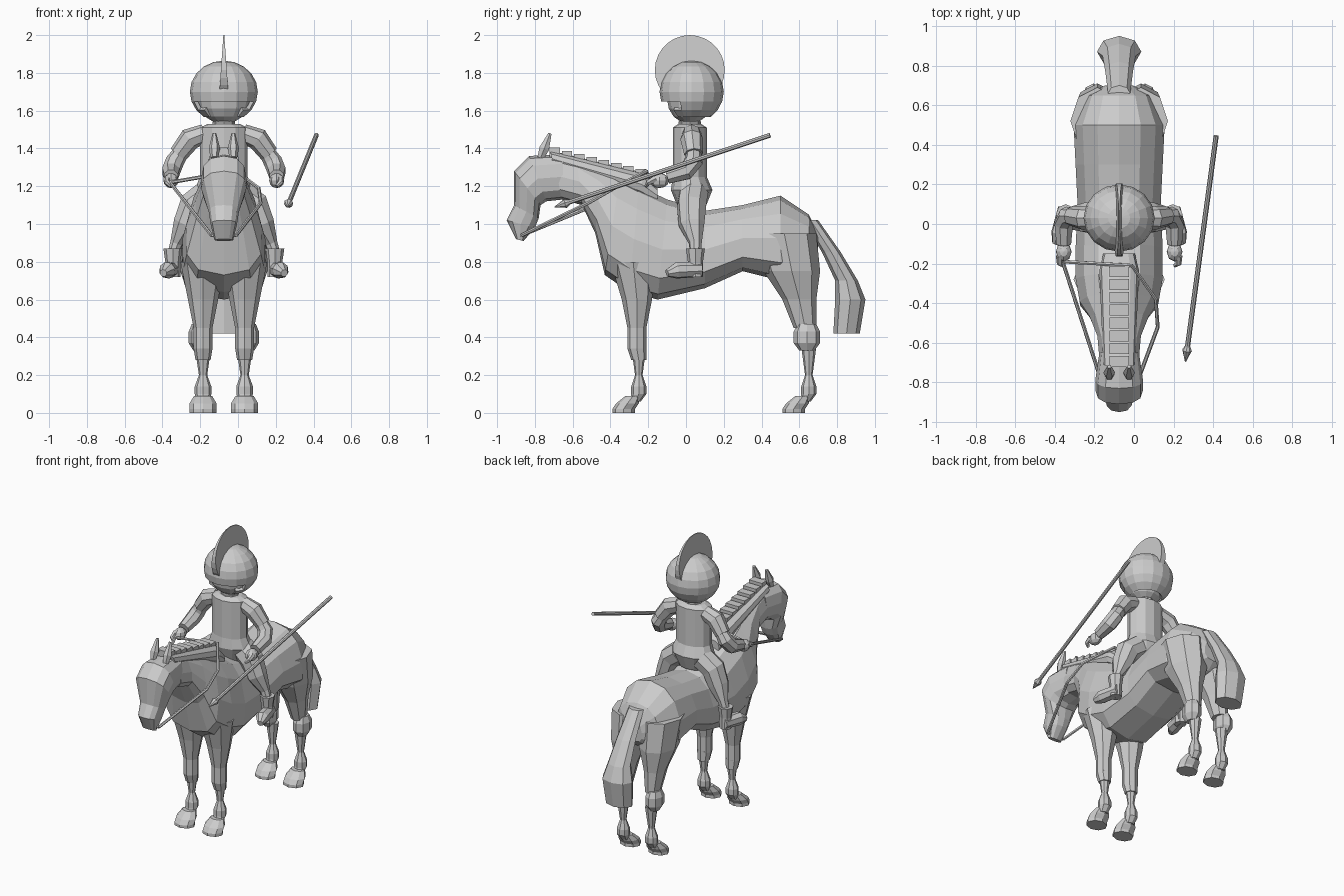
import bpy, bmesh, math
from mathutils import Vector, Quaternion, Matrix

if "Cube" in bpy.data.objects:
    bpy.data.objects.remove(bpy.data.objects["Cube"])

MIDDLE = -0.075  # middle plane of horse and rider
SIDES = ((-1, "right"), (1, "left"))

clay = bpy.data.materials.new("light_grey")
clay.use_nodes = True
GREY = (0.6, 0.6, 0.6, 1)
clay.diffuse_color = GREY
clay.node_tree.nodes["Principled BSDF"].inputs["Base Color"].default_value = GREY


def finish(name, bm):
    bmesh.ops.recalc_face_normals(bm, faces=bm.faces)
    mesh = bpy.data.meshes.new(name)
    bm.to_mesh(mesh)
    bm.free()
    mesh.materials.append(clay)
    obj = bpy.data.objects.new(name, mesh)
    bpy.context.collection.objects.link(obj)
    return obj


def circle(sides):
    """Cosine and sine of each corner of a regular polygon."""
    angles = [math.tau * i / sides for i in range(sides)]
    return [(math.cos(a), math.sin(a)) for a in angles]


def skin(name, rings):
    """Join rings of points into a closed skin."""
    bm = bmesh.new()
    rows = [[bm.verts.new(point) for point in ring] for ring in rings]
    count = len(rows[0])
    for low, high in zip(rows, rows[1:]):
        for i in range(count):
            j = (i + 1) % count
            bm.faces.new((low[i], low[j], high[j], high[i]))
    bm.faces.new(rows[0])
    bm.faces.new(rows[-1])
    return finish(name, bm)


def loft(name, stations, taper=0.0):
    """Stations: upper edge (y, z), lower edge (y, z), half width."""
    def boxy(value):
        return math.copysign(abs(value) ** 0.8, value)

    rings = []
    for upper_y, upper_z, lower_y, lower_z, width in stations:
        upper, lower = Vector((MIDDLE, upper_y, upper_z)), Vector((MIDDLE, lower_y, lower_z))
        ring = []
        for c, s in circle(12):
            point = lower.lerp(upper, (1 + boxy(c)) / 2)
            point.x += width * boxy(s) * (1 - taper * c)
            ring.append(point)
        rings.append(ring)
    return skin(name, rings)


def column(name, x, y, levels, wide=1.0, sides=8):
    """Level rings: height, shift in y, half depth."""
    rings = [[(x + wide * depth * s, y + shift + depth * c, z) for c, s in circle(sides)]
             for z, shift, depth in levels]
    return skin(name, rings)


def tube(name, path, sides=8):
    """Path: x, y, z, radius."""
    points = [Vector(p[:3]) for p in path]
    turn, previous, rings = Quaternion(), Vector((0, 0, 1)), []
    for i, point in enumerate(points):
        ahead = points[min(i + 1, len(points) - 1)]
        tangent = (ahead - points[max(i - 1, 0)]).normalized()
        turn = previous.rotation_difference(tangent) @ turn
        previous = tangent
        radius = path[i][3]
        rings.append([point + turn @ Vector((c, s, 0)) * radius for c, s in circle(sides)])
    return skin(name, rings)


def placed(centre, size):
    return Matrix.LocRotScale(Vector(centre), None, Vector(size))


def ball(name, centre, size, around, rows):
    bm = bmesh.new()
    bmesh.ops.create_uvsphere(bm, u_segments=around, v_segments=rows, radius=1,
                              matrix=placed(centre, size))
    return finish(name, bm)


# Horse trunk and neck
loft("horse_body", [
    (.7, .95, .7, .8, .07), (.65, 1.05, .65, .75, .17), (.5, 1.15, .5, .7, .23),
    (.3, 1.1, .3, .75, .22), (.1, 1.07, .1, .66, .21), (-.1, 1.13, -.15, .6, .22),
    (-.25, 1.2, -.3, .64, .22), (-.35, 1.25, -.43, .73, .2), (-.45, 1.3, -.48, .95, .15),
    (-.58, 1.35, -.55, 1.1, .11), (-.7, 1.38, -.66, 1.13, .1)], taper=0.2)

# Horse head
loft("horse_head", [
    (-.65, 1.37, -.65, 1.13, .1), (-.83, 1.36, -.74, 1.12, .12), (-.91, 1.28, -.77, 1.1, .12),
    (-.91, 1.1, -.78, 1.03, .08), (-.95, 1.02, -.8, .98, .07), (-.9, .92, -.86, .91, .05)])

# Mane: a raised ridge carrying a row of lumps
loft("mane_ridge", [(-.15, 1.2, -.15, 1.1, .08), (-.22, 1.27, -.25, 1.15, .1),
                    (-.72, 1.39, -.7, 1.3, .08)])
for i in range(8):
    bm = bmesh.new()
    y = -0.24 - 0.065 * i
    bmesh.ops.create_cube(bm, size=1, matrix=placed((MIDDLE, y, 1.2 - y / 4), (.1, .055, .06)))
    finish(f"mane_lump_{i + 1}", bm)

# Tail
column("tail", MIDDLE, .7, [(1.02, -.04, .04), (.85, .07, .05), (.7, .15, .06),
                            (.6, .17, .08), (.42, .15, .07)], wide=1.4)

for side, label in SIDES:
    leg_x = MIDDLE + side * 0.11
    # Horse legs: upper parts differ, shins and hooves are shared
    column(f"front_leg_{label}", leg_x, -.25, [
        (.8, -.03, .12), (.6, -.01, .08), (.45, -.01, .05), (.34, -.01, .05), (.28, 0, .04)])
    column(f"rear_leg_{label}", leg_x, .65, [
        (.95, -.13, .17), (.75, -.09, .15), (.6, -.05, .09), (.45, -.02, .06)], wide=.8)
    column(f"rear_hock_{label}", MIDDLE + side * .13, .64, [
        (.47, 0, .05), (.43, 0, .07), (.37, 0, .07), (.33, 0, .04)], wide=.8)
    for part, y in (("front", -.25), ("rear", .65)):
        column(f"{part}_shin_{label}", leg_x, y, [
            (.35, 0, .04), (.2, 0, .02), (.14, 0, .04), (.1, 0, .04), (.06, -.02, .03)], wide=1.1)
        column(f"{part}_hoof_{label}", leg_x, y, [
            (.09, -.03, .04), (.05, -.06, .06), (.02, -.08, .06), (0, -.08, .06)], wide=1.2)

    def at(out, y, z, radius):
        return (MIDDLE + side * out, y, z, radius)

    # Horse ear
    tube(f"horse_ear_{label}", [at(.05, -.77, 1.35, .02), at(.05, -.75, 1.4, .03),
                                at(.05, -.72, 1.48, .01)], sides=6)
    # Rider arm: sleeve, forearm, hand and fingers
    tube(f"sleeve_{label}", [at(.1, .03, 1.48, .05), at(.18, .03, 1.45, .06),
                             at(.24, .04, 1.37, .05)])
    tube(f"forearm_{label}", [at(.22, .04, 1.39, .04), at(.26, .04, 1.33, .05),
                              at(.28, 0, 1.28, .05), at(.28, -.1, 1.25, .04)])
    ball(f"hand_{label}", at(.28, -.14, 1.23, 0)[:3], (.04, .05, .04), 8, 6)
    tube(f"fingers_{label}", [at(.3, -.16, 1.24, .02), at(.3, -.2, 1.22, .015),
                              at(.28, -.21, 1.2, .01)], sides=6)
    # Rider leg and boot
    tube(f"rider_leg_{label}", [at(.08, .04, 1.16, .08), at(.16, .03, 1.1, .08),
                                at(.2, .03, 1, .07), at(.25, .05, .9, .035), at(.27, .05, .84, .03)])
    column(f"boot_cuff_{label}", MIDDLE + side * .27, .05, [
        (.87, 0, .05), (.8, 0, .04), (.72, 0, .04)])
    tube(f"boot_foot_{label}", [at(.27, .08, .76, .04), at(.3, -.05, .755, .045),
                                at(.32, -.1, .74, .02)])

# Rider tunic flaring over the hips, and the neck
column("tunic", MIDDLE, .02, [
    (1.53, 0, .06), (1.51, 0, .09), (1.35, 0, .09), (1.25, 0, .09),
    (1.18, .01, .11), (1.08, .01, .07)], wide=1.4, sides=12)
column("neck", MIDDLE, .02, [(1.5, 0, .06), (1.54, 0, .06), (1.55, 0, .05), (1.6, 0, .05)])

# Head inside an open-faced helmet
ball("rider_head", (MIDDLE, .02, 1.66), (.14, .12, .13), 12, 8)
bm = bmesh.new()
bmesh.ops.create_uvsphere(bm, u_segments=16, v_segments=10, radius=1,
                          matrix=placed((MIDDLE, .03, 1.7), (.18, .17, .165)))


def is_open(face):
    middle = face.calc_center_median()
    in_face = middle.y < -.04 and middle.z < 1.67 and abs(middle.x - MIDDLE) < .14
    return in_face or middle.z < 1.56


bmesh.ops.delete(bm, geom=[f for f in bm.faces if is_open(f)], context="FACES")
shell = finish("helmet", bm).modifiers.new("shell", "SOLIDIFY")
shell.thickness = 0.02

# Helmet crest: a disc that thins toward its top
bm = bmesh.new()
bmesh.ops.create_cone(bm, cap_ends=True, segments=28, radius1=.185, radius2=.185, depth=1,
                      matrix=Matrix.Translation((MIDDLE, .02, 1.815)) @ Matrix.Rotation(math.pi / 2, 4, "Y"))
for vert in bm.verts:
    vert.co.x = MIDDLE + (vert.co.x - MIDDLE) * (.005 + .14 * (2 - vert.co.z))
finish("helmet_crest", bm)


def cord(name, points):
    tube(name, [(*point, .01) for point in points], sides=6)


# Bit and reins, gathered in the right hand
bit_right, bit_left, grip = (-.14, -.87, .94), (-.01, -.87, .94), (-.36, -.19, 1.22)
cord("bit", [bit_right, bit_left])
cord("rein_right", [bit_right, grip])
cord("rein_left", [grip, (-.01, -.21, 1.28), (.11, -.38, 1.19), (.12, -.52, 1.11), bit_left])

# Spear with a leaf-shaped point
butt, tip = Vector((.415, .445, 1.47)), Vector((.26, -.695, 1.09))
tube("spear", [(*butt.lerp(tip, along), radius) for along, radius in (
    (0, .013), (.93, .013), (.95, .025), (.96, .02), (1, .003))])
